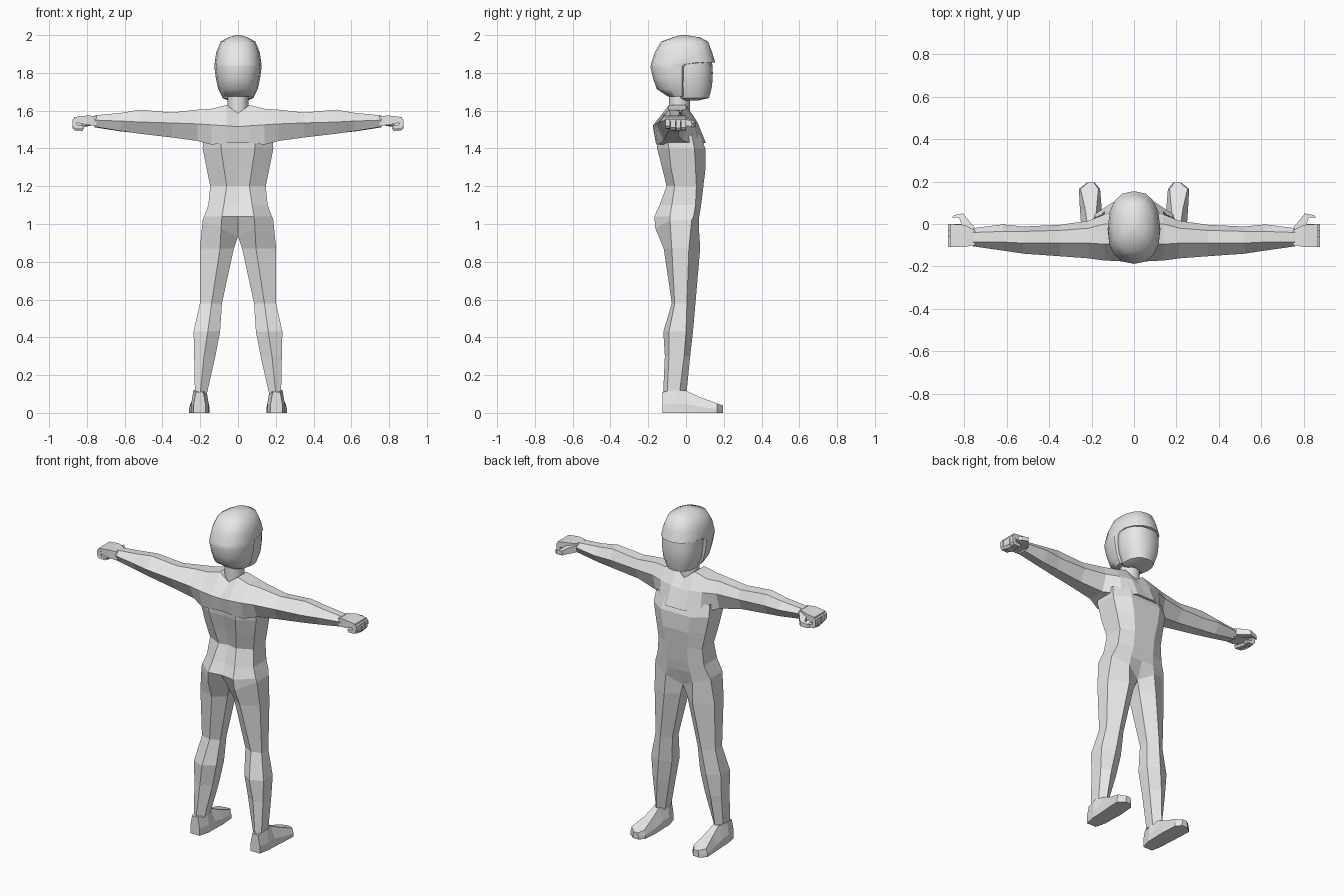
import bpy, bmesh, math

mat = bpy.data.materials.new("light_grey")
mat.diffuse_color = (0.8, 0.8, 0.8, 1)


def loft(name, strips, closed=True, caps=(True, True), mirror=True, merge=False, smooth=None):
    """Skin each list of point rings, optionally mirrored in x, as one object."""
    bm = bmesh.new()
    for rings in strips:
        for s in ((1, -1) if mirror else (1,)):
            vs = [[bm.verts.new((s * x, y, z)) for x, y, z in r] for r in rings]
            n = len(vs[0])
            for a, b in zip(vs, vs[1:]):
                for i in range(n if closed else n - 1):
                    j = (i + 1) % n
                    bm.faces.new((a[i], a[j], b[j], b[i]))
            for ring, cap in ((vs[0], caps[0]), (vs[-1], caps[1])):
                if cap:
                    bm.faces.new(ring)
    if merge:
        bmesh.ops.remove_doubles(bm, verts=bm.verts, dist=0.0005)
    bmesh.ops.recalc_face_normals(bm, faces=bm.faces)
    me = bpy.data.meshes.new(name)
    bm.to_mesh(me)
    bm.free()
    me.materials.append(mat)
    ob = bpy.data.objects.new(name, me)
    bpy.context.collection.objects.link(ob)
    if smooth:
        bpy.context.view_layer.objects.active = ob
        ob.select_set(True)
        bpy.ops.object.shade_smooth_by_angle(angle=math.radians(smooth))
        ob.select_set(False)
    return ob


# Slanted hip ring shared by the torso and the legs
hip = [(0, -.09, .935), (.09, -.162, .975), (.187, -.085, 1.02),
       (.187, .03, 1.02), (.09, .068, .985), (0, .03, .935)]

# Torso: z, back x, back y, half width, side back y, side front y, front x, front y
torso = []
for z, xb, yb, w, sb, sf, xf, yf in (
        (1.47, .09, -.160, .180, -.10, .03, .09, .075),
        (1.40, .09, -.153, .187, -.09, .045, .10, .102),
        (1.30, .075, -.127, .167, -.08, .05, .085, .104),
        (1.20, .06, -.103, .147, -.06, .055, .07, .092),
        (1.10, .075, -.140, .157, -.075, .05, .07, .08),
        (1.04, .085, -.168, .180, -.085, .04, .08, .07)):
    torso.append([(0, yb + .012, z), (xb, yb, z), (w, sb, z),
                  (w, sf, z), (xf, yf, z), (0, yf, z)])
loft("torso", [torso + [hip]], closed=False, caps=(False, False), merge=True)

# Legs: z, inner/mid/outer x, then y of back, inner back, outer back, outer front, inner front, front
legs = [hip]
for z, xi, xm, xo, yb, ib, ob_, of, if_, yf in (
        (.87, .022, .095, .202, -.118, -.07, -.075, .015, .02, .075),
        (.58, .085, .14, .202, -.075, -.05, -.06, .005, .01, .05),
        (.43, .095, .16, .235, -.12, -.075, -.09, 0, 0, .037),
        (.30, .12, .18, .232, -.112, -.075, -.09, -.01, -.01, .022),
        (.10, .165, .20, .228, -.121, -.09, -.10, -.035, -.035, .002)):
    legs.append([(xi, ib, z), (xm, yb, z), (xo, ob_, z),
                 (xo, of, z), (xm, yf, z), (xi, if_, z)])
loft("legs", [legs])

# Feet: y, inner x, outer x, top height, top inset
feet = []
for y, x0, x1, h, t in ((-.125, .172, .235, .11, .012), (-.06, .155, .248, .12, .012),
                        (.0, .155, .25, .118, .03), (.07, .152, .255, .085, .025),
                        (.165, .16, .26, .05, .008), (.195, .185, .222, .04, .004)):
    feet.append([(x0, y, 0), (x1, y, 0), (x1, y, h * .4),
                 (x1 - t, y, h), (x0 + t, y, h), (x0, y, h * .4)])
loft("feet", [feet])

# Shoulders and arms: x, then (y, z) around: low back, back ridge, top back, top front, front, low front
arm_rows = (
    (0, -.155, 1.43, -.172, 1.515, -.09, 1.585, .02, 1.585, .06, 1.53, .105, 1.43),
    (.06, -.16, 1.43, -.176, 1.52, -.09, 1.63, 0, 1.63, .06, 1.54, .105, 1.43),
    (.14, -.15, 1.42, -.172, 1.525, -.095, 1.61, 0, 1.607, .045, 1.54, .065, 1.42),
    (.215, -.12, 1.44, -.162, 1.53, -.09, 1.605, -.02, 1.603, .015, 1.54, -.015, 1.44),
    (.35, -.11, 1.458, -.152, 1.535, -.09, 1.59, -.03, 1.585, -.004, 1.535, -.04, 1.463),
    (.52, -.10, 1.478, -.14, 1.54, -.09, 1.605, -.035, 1.60, -.012, 1.54, -.04, 1.48),
    (.62, -.095, 1.492, -.125, 1.545, -.085, 1.588, -.035, 1.587, -.002, 1.545, -.04, 1.49),
    (.76, -.09, 1.515, -.105, 1.55, -.085, 1.575, -.04, 1.574, -.02, 1.55, -.04, 1.512))
arms = [[(r[0], r[i], r[i + 1]) for i in range(1, 13, 2)] for r in arm_rows]
loft("shoulders_and_arms", [arms], caps=(False, True), merge=True)

# Palms
palm = []
for x, y0, y1, z0, z1 in ((.75, -.10, -.03, 1.52, 1.572), (.80, -.108, -.004, 1.525, 1.574),
                          (.868, -.108, 0, 1.54, 1.566)):
    palm.append([(x, y0, z0), (x, y1, z0), (x, y1, z1), (x, y0, z1)])
loft("palms", [palm])

# Four curled fingers on each hand
curl = [(.855, 1.564), (.877, 1.552), (.876, 1.508), (.865, 1.494),
        (.825, 1.492), (.815, 1.507), (.852, 1.514), (.852, 1.545)]
fingers = []
for i in range(4):
    y, drop = -.109 + i * .0275, (.012, .004, 0, .004)[i]
    fingers.append([[(x, yy, z + (drop if z < 1.53 else 0)) for x, z in curl]
                    for yy in (y, y + .0255)])
loft("fingers", fingers)

# Thumbs: x, y, z centre and half sizes along the sideways and vertical directions
thumb = []
for x, y, z, a, b in ((.765, -.03, 1.545, .02, .02), (.798, .008, 1.538, .02, .018),
                      (.815, .04, 1.53, .014, .014), (.855, .036, 1.522, .008, .011)):
    d = a * .7
    thumb.append([(x - d, y + d, z - b), (x + d, y - d, z - b),
                  (x + d, y - d, z + b), (x - d, y + d, z + b)])
loft("thumbs", [thumb])


def oval(z, w, yb, yf, yc=-.02, n=16, e=.85):
    """Rounded ring with separate back and front depths."""
    pts = []
    for i in range(n):
        c, s = math.cos(math.tau * i / n), math.sin(math.tau * i / n)
        c = math.copysign(abs(c) ** e, c)
        s = math.copysign(abs(s) ** e, s)
        pts.append((w * c, yc + s * ((yf - yc) if s > 0 else (yc - yb)), z))
    return pts


# Neck
loft("neck", [[oval(1.55, .055, -.09, .02, -.035, 12, 1),
               oval(1.68, .055, -.09, .02, -.035, 12, 1)]], mirror=False, smooth=40)

# Helmet shell with open front and brim
shell = [oval(*r) for r in (
    (1.675, .085, -.095, -.01), (1.715, .105, -.155, -.01), (1.77, .117, -.174, -.01),
    (1.83, .125, -.188, -.01), (1.845, .124, -.186, .01), (1.855, .123, -.183, .155),
    (1.91, .115, -.165, .138), (1.965, .092, -.132, .117), (1.988, .05, -.07, .075),
    (2.0, .012, -.03, .0))]
loft("helmet", [shell], mirror=False, smooth=45)

# Face
face = [oval(*r, .02) for r in (
    (1.655, .055, -.02, .07), (1.667, .082, -.04, .122), (1.73, .106, -.05, .138),
    (1.80, .115, -.05, .142), (1.857, .113, -.05, .138))]
loft("face", [face], mirror=False, smooth=45)
